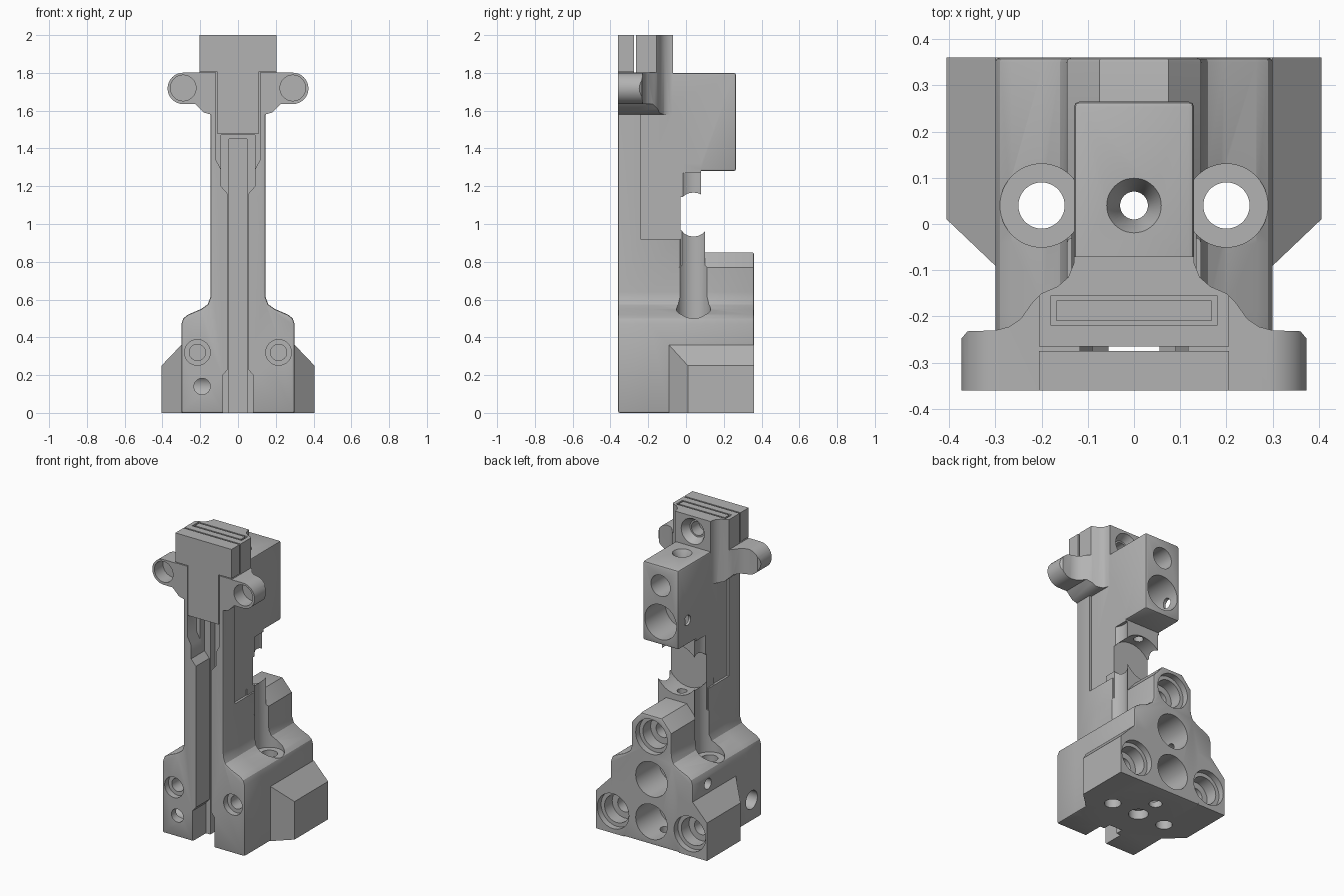
import bpy, bmesh, math
from mathutils import Matrix, Vector

if "Cube" in bpy.data.objects:
    bpy.data.objects.remove(bpy.data.objects["Cube"], do_unlink=True)

gray = bpy.data.materials.new("plain gray")
gray.use_nodes = True
gray.diffuse_color = (0.45, 0.45, 0.45, 1)
gray.node_tree.nodes["Principled BSDF"].inputs["Base Color"].default_value = (0.45, 0.45, 0.45, 1)


def finish(name, bm, bevel=0.0):
    bmesh.ops.recalc_face_normals(bm, faces=bm.faces)
    if bevel:
        edges = [e for e in bm.edges if e.calc_face_angle(0) > math.radians(55)]
        bmesh.ops.bevel(bm, geom=edges, offset=bevel, segments=2, profile=0.5, affect='EDGES')
    mesh = bpy.data.meshes.new(name)
    bm.to_mesh(mesh)
    bm.free()
    mesh.materials.append(gray)
    ob = bpy.data.objects.new(name, mesh)
    bpy.context.collection.objects.link(ob)
    return ob


def prism(name, outline, axis, a, b, bevel=0.0):
    """Extrude an outline along Y (x, z points) or Z (x, y points)."""
    bm = bmesh.new()
    place = (lambda p: (p[0], a, p[1])) if axis == 'Y' else (lambda p: (p[0], p[1], a))
    face = bm.faces.new([bm.verts.new(place(p)) for p in outline])
    out = bmesh.ops.extrude_face_region(bm, geom=[face])
    move = Vector((0, b - a, 0)) if axis == 'Y' else Vector((0, 0, b - a))
    bmesh.ops.translate(bm, vec=move, verts=[g for g in out["geom"] if isinstance(g, bmesh.types.BMVert)])
    return finish(name, bm, bevel)


def box(name, x0, x1, y0, y1, z0, z1, bevel=0.0):
    return prism(name, [(x0, y0), (x1, y0), (x1, y1), (x0, y1)], 'Z', z0, z1, bevel)


def rod(axis, center, a, b, r1, r2=None):
    """Cylinder or cone between a and b on an axis; center gives the other two coordinates."""
    bm = bmesh.new()
    bmesh.ops.create_cone(bm, cap_ends=True, segments=48, radius1=r1,
                          radius2=r1 if r2 is None else r2, depth=b - a)
    mid, (p, q) = (a + b) / 2, center
    if axis == 'X':
        turn, at = Matrix.Rotation(math.pi / 2, 4, 'Y'), (mid, p, q)
    elif axis == 'Y':
        turn, at = Matrix.Rotation(-math.pi / 2, 4, 'X'), (p, mid, q)
    else:
        turn, at = Matrix.Identity(4), (p, q, mid)
    bmesh.ops.transform(bm, matrix=Matrix.Translation(at) @ turn, verts=bm.verts)
    return finish("cutter", bm)


def combine(ob, others, operation):
    for other in others:
        m = ob.modifiers.new(operation, 'BOOLEAN')
        m.operation, m.solver, m.object = operation, 'EXACT', other
        other.hide_render = True


def apply(ob):
    bpy.context.view_layer.update()
    deps = bpy.context.evaluated_depsgraph_get()
    mesh = bpy.data.meshes.new_from_object(ob.evaluated_get(deps))
    used = {m.object for m in ob.modifiers}
    ob.modifiers.clear()
    ob.data = mesh
    for other in used:
        bpy.data.objects.remove(other, do_unlink=True)


def sym(pts):
    return pts + [(-x, v) for x, v in reversed(pts)]


# Spine: flared foot outline rising into a tall column, rear sides relieved
flare = [(.3, 0), (.3, .47), (.29, .5), (.265, .52), (.195, .55), (.16, .575), (.147, .61), (.145, .64)]
body = prism("body", sym(flare + [(.145, 1.6)]), 'Y', -.36, -.03, .01)
combine(body, [box("cutter", *sorted((s * .13, s * .3)), -.24, .1, .92, 1.7) for s in (1, -1)], 'DIFFERENCE')
apply(body)

# Foot: same outline with a chamfered short neck
foot = prism("foot", sym(flare + [(.145, .77), (.075, .85)]), 'Y', -.2, .36, .01)


# Side wings with sloped tops and slanted fronts
def wing(s):
    bm = bmesh.new()
    for x, y, top in ((.405, .36, .25), (.405, .01, .25), (.3, -.09, .36), (.3, .36, .36),
                      (.2, -.09, .36), (.2, .36, .36)):
        for z in (0, top):
            bm.verts.new((s * x, y, z))
    bmesh.ops.convex_hull(bm, input=bm.verts)
    bmesh.ops.dissolve_limit(bm, angle_limit=.01, verts=bm.verts, edges=bm.edges)
    return finish("wing", bm)


# Saddle halves hollowed by a round cross opening
low_saddle = box("low_saddle", -.135, .135, -.1, .1, .75, 1.05)
high_saddle = box("high_saddle", -.13, .13, -.1, .08, 1.05, 1.32)
for saddle in (low_saddle, high_saddle):
    combine(saddle, [rod('Y', (0, 1.05), -.2, .2, .16)], 'DIFFERENCE')
    apply(saddle)

# Upper block
block = box("upper_block", -.13, .13, -.2, .265, 1.28, 1.8, .012)

# Eared bracket: swept plan outline trimmed by the front outline
plan = [(.375, -.36), (.375, -.25), (.36, -.232), (.3, -.23), (.27, -.222), (.245, -.205),
        (.22, -.17), (.2, -.15), (.165, -.135), (.142, -.115), (.13, -.085), (.13, -.07)]
arc = [(.29 + .083 * math.cos(t), 1.718 + .083 * math.sin(t))
       for t in (math.pi * (i / 16 - .5) for i in range(17))]
bracket = prism("bracket", sym(plan), 'Z', 1.5, 2)
front = sym([(.145, 1.58), (.18, 1.59), (.225, 1.635)] + arc + [(.205, 1.801), (.205, 2.1)])
combine(bracket, [prism("cutter", front, 'Y', -.5, .1)], 'INTERSECT')
apply(bracket)

combine(body, [foot, wing(1), wing(-1), low_saddle, high_saddle, block, bracket], 'UNION')
apply(body)

cuts = []
# Front channel, inner groove and the pocket for the face plate
cuts.append(prism("cutter", sym([(.08, -.1), (.08, .2), (.055, .23), (.055, 1.16), (.09, 1.2), (.09, 1.47)]),
                  'Y', -.4, -.22))
cuts.append(box("cutter", -.048, .048, -.4, -.17, -.1, 1.45))
cuts.append(prism("cutter", sym([(.09, 1.29), (.117, 1.34), (.117, 1.85)]), 'Y', -.4, -.265))
cuts.append(box("cutter", -.3, .3, -.4, -.265, 1.803, 2.1))

for s in (1, -1):
    # Vertical side bores with wide clearance above
    cuts.append(rod('Z', (s * .2, .04), .5, 1.27, .09))
    cuts.append(rod('Z', (s * .2, .04), -.1, .6, .05))
    # Ear sockets
    cuts.append(rod('Y', (s * .29, 1.72), -.4, -.27, .068))
    # Front countersunk holes
    cuts.append(rod('Y', (s * .215, .32), -.4, -.32, .068))
    cuts.append(rod('Y', (s * .215, .32), -.34, -.15, .043))

# Central vertical bore and its countersink
cuts.append(rod('Z', (0, .04), -.1, 1.9, .03))
cuts.append(rod('Z', (0, .04), 1.74, 1.802, .03, .06))
cuts.append(rod('Z', (0, .04), -.1, .06, .06))
cuts.append(rod('Z', (0, .2), -.1, .1, .04))

# Stepped rear screw holes
for x, z in ((0, .71), (.28, .145), (-.28, .145)):
    for r, depth in ((.115, .32), (.09, .24), (.05, .12)):
        cuts.append(rod('Y', (x, z), depth, .5, r))
# Plain rear holes
for z, r, depth, end in ((.15, .115, .12, .5), (.43, .115, .12, .5), (1.43, .115, .05, .4), (1.67, .07, .1, .4)):
    cuts.append(rod('Y', (0, z), depth, end, r))
# Countersunk hole in the rear of the cap
cuts.append(rod('Y', (0, 1.9), -.12, -.068, .055, .085))
cuts.append(rod('Y', (0, 1.9), -.2, -.1, .045))
# Single-sided holes
cuts.append(rod('X', (-.255, .14), -.4, -.14, .06))
cuts.append(rod('Y', (-.19, .14), -.4, -.25, .043))
cuts.append(rod('X', (.2, .42), -.4, -.08, .035))
cuts.append(rod('X', (.17, 1.44), -.2, -.06, .033))

# Framed groove on top of the cap
frame = box("cutter", -.18, .18, -.22, -.155, 1.98, 2.1)
combine(frame, [box("cutter", -.168, .168, -.21, -.165, 1.9, 2.2)], 'DIFFERENCE')
apply(frame)
frame.hide_render = True
cuts.append(frame)

combine(body, cuts, 'DIFFERENCE')
apply(body)

# T-shaped face plate, separated from the cap by a thin gap
plate = prism("face_plate", sym([(.111, 1.48), (.111, 1.808), (.205, 1.808), (.205, 2)]), 'Y', -.36, -.275)

for ob in (body, plate):
    bpy.ops.object.select_all(action='DESELECT')
    ob.select_set(True)
    bpy.context.view_layer.objects.active = ob
    bpy.ops.object.shade_smooth_by_angle(angle=math.radians(30))
